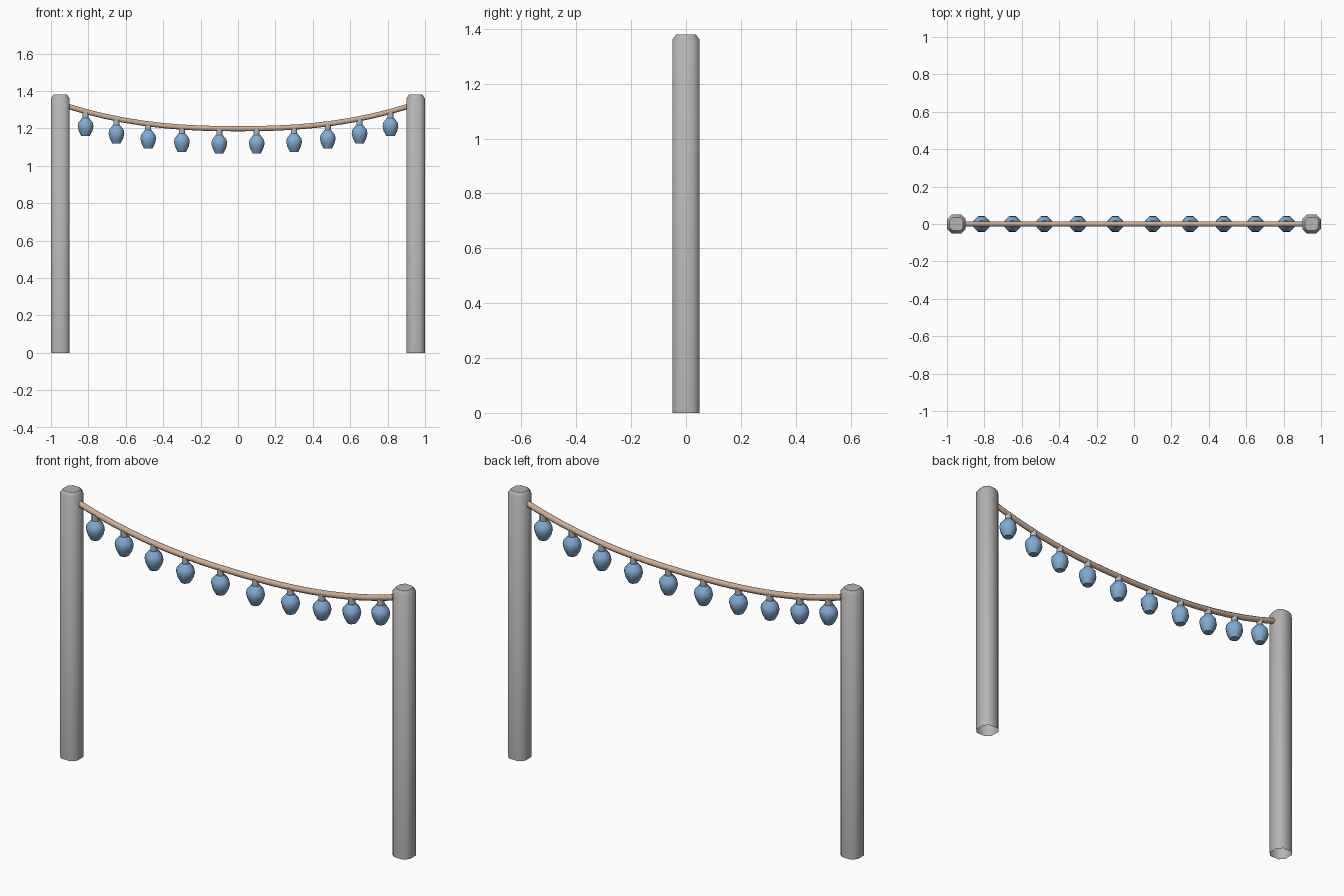
import bpy, bmesh, math

if "Cube" in bpy.data.objects:
    bpy.data.objects.remove(bpy.data.objects["Cube"], do_unlink=True)


def material(name, rgb):
    m = bpy.data.materials.new(name)
    m.use_nodes = True
    m.diffuse_color = (*rgb, 1)
    m.node_tree.nodes["Principled BSDF"].inputs["Base Color"].default_value = (*rgb, 1)
    return m


GREY = material("post grey", (0.46, 0.46, 0.46))
TAN = material("rope tan", (0.60, 0.42, 0.31))
BLUE = material("bulb blue", (0.22, 0.41, 0.66))


def loft(name, rings, mat, cap_start, cap_end, angle):
    """Skin a list of equal-length vertex rings."""
    bm = bmesh.new()
    loops = [[bm.verts.new(p) for p in ring] for ring in rings]
    n = len(loops[0])
    for a, b in zip(loops, loops[1:]):
        for i in range(n):
            j = (i + 1) % n
            bm.faces.new((a[i], a[j], b[j], b[i]))
    if cap_start:
        bm.faces.new(loops[0][::-1])
    if cap_end:
        bm.faces.new(loops[-1])
    bmesh.ops.recalc_face_normals(bm, faces=bm.faces)
    mesh = bpy.data.meshes.new(name)
    bm.to_mesh(mesh)
    bm.free()
    mesh.materials.append(mat)
    ob = bpy.data.objects.new(name, mesh)
    bpy.context.collection.objects.link(ob)
    bpy.ops.object.select_all(action="DESELECT")
    ob.select_set(True)
    bpy.context.view_layer.objects.active = ob
    bpy.ops.object.shade_smooth_by_angle(angle=math.radians(angle))
    return ob


def octagon(x, z, half, cut):
    """Square of the given half width with its corners cut off."""
    k = half - cut
    pts = [(half, -k), (half, k), (k, half), (-k, half),
           (-half, k), (-half, -k), (-k, -half), (k, -half)]
    return [(x + px, py, z) for px, py in pts]


def rope_height(x):
    return 1.198 + 0.15 * abs(x) ** 2.4


# Sagging rope between the posts
rope = []
STEPS = 18
for s in range(STEPS + 1):
    x = -0.92 + 1.84 * s / STEPS
    tilt = math.atan((rope_height(x + 0.01) - rope_height(x - 0.01)) / 0.02)
    ring = []
    for i in range(8):
        a = math.tau * (i + 0.5) / 8
        up = 0.015 * math.sin(a)
        ring.append((x - up * math.sin(tilt), 0.015 * math.cos(a),
                     rope_height(x) + up * math.cos(tilt)))
    rope.append(ring)
loft("rope", rope, TAN, True, True, 50)

# Bulb outline: drop below the rope, half width
BULB = [(0.034, 0.019), (0.060, 0.039), (0.080, 0.042), (0.105, 0.036), (0.132, 0.022)]

for side, sign in (("left", 1), ("right", -1)):
    # Post with cut corners, bevelled top and open foot
    x = 0.95 * sign
    loft("post_" + side, [octagon(x, 0, 0.05, 0.024), octagon(x, 1.36, 0.05, 0.024),
                          octagon(x, 1.38, 0.036, 0.017)], GREY, False, True, 50)
    # Hanging bulbs and their sockets
    for n, bx in enumerate((0.10, 0.30, 0.48, 0.65, 0.815), 1):
        x, top = bx * sign, rope_height(bx)
        loft(f"socket_{side}_{n}", [octagon(x, top - d, 0.016, 0.009) for d in (0.0, 0.042)],
             GREY, True, True, 50)
        loft(f"bulb_{side}_{n}", [octagon(x, top - d, r, r * 0.58) for d, r in BULB],
             BLUE, True, True, 50)
